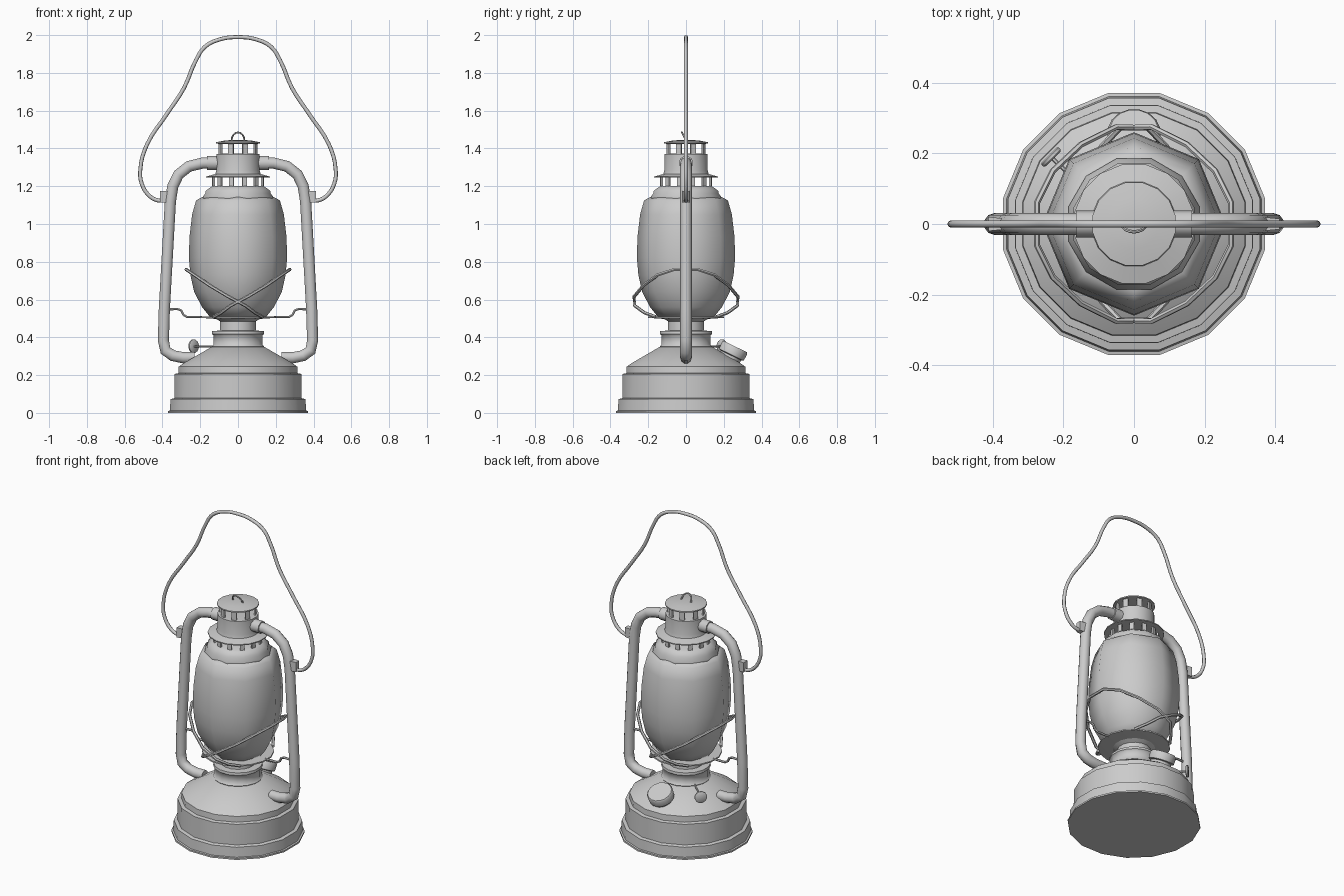
import bpy, bmesh, math
from mathutils import Vector

if "Cube" in bpy.data.objects:
    bpy.data.objects.remove(bpy.data.objects["Cube"])


def finish(name, bm, angle=40):
    me = bpy.data.meshes.new(name)
    bmesh.ops.recalc_face_normals(bm, faces=bm.faces)
    bm.to_mesh(me)
    bm.free()
    ob = bpy.data.objects.new(name, me)
    bpy.context.collection.objects.link(ob)
    smooth(ob, angle)
    return ob


def smooth(ob, angle):
    bpy.ops.object.select_all(action='DESELECT')
    ob.select_set(True)
    bpy.context.view_layer.objects.active = ob
    bpy.ops.object.shade_smooth_by_angle(angle=math.radians(angle))


def lathe(name, profile, n=16, half=True, angle=40, caps=True):
    """Revolve (radius, z) points; half=True puts flats on the axes."""
    bm = bmesh.new()
    off = math.pi / n if half else 0
    rings = [[bm.verts.new((r * math.cos(off + i * math.tau / n),
                            r * math.sin(off + i * math.tau / n), z))
              for i in range(n)] for r, z in profile]
    for a, b in zip(rings, rings[1:]):
        for i in range(n):
            j = (i + 1) % n
            bm.faces.new((a[i], a[j], b[j], b[i]))
    if caps:
        bm.faces.new(rings[0])
        bm.faces.new(rings[-1])
    return finish(name, bm, angle)


def tube(name, pts, r, curved=False, res=2, radii=None):
    """Round rod along a path, turned into a mesh."""
    cu = bpy.data.curves.new(name, 'CURVE')
    cu.dimensions = '3D'
    cu.bevel_depth, cu.bevel_resolution = r, res
    cu.resolution_u, cu.use_fill_caps = 4, True
    sp = cu.splines.new('BEZIER' if curved else 'POLY')
    if curved:
        sp.bezier_points.add(len(pts) - 1)
        for b, p in zip(sp.bezier_points, pts):
            b.co = p
            b.handle_left_type = b.handle_right_type = 'AUTO'
    else:
        sp.points.add(len(pts) - 1)
        for b, p in zip(sp.points, pts):
            b.co = (*p, 1)
    tmp = bpy.data.objects.new(name + "_path", cu)
    bpy.context.collection.objects.link(tmp)
    dg = bpy.context.evaluated_depsgraph_get()
    me = bpy.data.meshes.new_from_object(tmp.evaluated_get(dg))
    bpy.data.objects.remove(tmp)
    ob = bpy.data.objects.new(name, me)
    bpy.context.collection.objects.link(ob)
    smooth(ob, 50)
    return ob


def posts(name, n, r, z0, z1, width):
    """Ring of thin upright strips."""
    bm = bmesh.new()
    for i in range(n):
        a = (i + 0.5) * math.tau / n
        out = Vector((math.cos(a), math.sin(a), 0))
        side = Vector((-out.y, out.x, 0)) * width / 2
        vs = bmesh.ops.create_cube(bm, size=1)['verts']
        for v in vs:
            x, y, z = v.co
            v.co = out * (r + x * 0.01) + side * 2 * y + Vector((0, 0, z0 + (z + .5) * (z1 - z0)))
    return finish(name, bm, 30)


def mirrored(pts, s):
    return [(s * x, y, z) for x, y, z in pts]


# Fuel tank and burner neck
lathe("fuel_tank", [(.378, 0), (.378, .01), (.368, .012), (.364, .073), (.344, .078),
                    (.343, .206), (.322, .21), (.32, .245), (.285, .268), (.145, .348)], angle=35)
lathe("burner_collar", [(.135, .34), (.142, .352), (.132, .362), (.132, .41), (.141, .418),
                        (.139, .433), (.098, .436), (.096, .485), (.125, .5)], angle=50)
lathe("globe_plate", [(.125, .498), (.205, .503), (.205, .511), (.125, .511)])

# Glass globe: eight smooth-shaded sides
lathe("glass_globe", [(.15, .51), (.19, .56), (.232, .64), (.252, .73), (.26, .82), (.257, .93),
                      (.243, 1.05), (.222, 1.125), (.19, 1.142)], n=8, half=False, angle=80)

# Upper gallery, vents and chimney
lathe("globe_cap", [(.19, 1.135), (.192, 1.145), (.178, 1.163), (.178, 1.175), (.15, 1.195),
                    (.142, 1.2)], n=12, angle=60)
posts("lower_vent_posts", 12, .135, 1.19, 1.247, .025)
lathe("chimney", [(.1, 1.245), (.172, 1.245), (.172, 1.251), (.122, 1.265), (.117, 1.285),
                  (.117, 1.37), (.1, 1.372)], angle=40)
posts("upper_vent_posts", 8, .1, 1.37, 1.428, .03)
lathe("chimney_lid", [(.1, 1.424), (.12, 1.426), (.12, 1.433), (.07, 1.442), (.03, 1.445)])
tube("lid_ring", [(.034 * math.cos(a), -.022 * math.sin(a), 1.443 + .042 * math.sin(a))
                  for a in [i * math.pi / 8 for i in range(9)]], .005, res=1)

# Parts repeated on both sides
frame = [(.23, 0, .292), (.29, 0, .292), (.345, 0, .303), (.384, 0, .33), (.395, 0, .385),
         (.39, 0, .55), (.358, 0, 1.12), (.345, 0, 1.2), (.315, 0, 1.262), (.26, 0, 1.305),
         (.19, 0, 1.322), (.1, 0, 1.323)]
guard = [(-.13, -.16, .508), (-.09, -.22, .53), (-.04, -.272, .568), (.05, -.275, .615),
         (.15, -.225, .675), (.23, -.15, .73), (.275, -.06, .76)]
guard += [(x, -y, z) for x, y, z in reversed(guard)]
lever = [(.19, 0, .508), (.27, 0, .508), (.29, 0, .52), (.30, 0, .542), (.32, 0, .55), (.385, 0, .548)]
for s, side in ((-1, "left"), (1, "right")):
    tube(side + "_air_tube", mirrored(frame, s), .031, res=3)
    tube(side + "_tube_sleeve", mirrored([(.1, 0, 1.323), (.165, 0, 1.323)], s), .038, res=3)
    tube(side + "_globe_guard_wire", mirrored(guard, s), .009, res=1)
    tube(side + "_lift_wire", mirrored(lever, s), .007, res=1)
    bm = bmesh.new()
    for v in bmesh.ops.create_cube(bm, size=1)['verts']:
        v.co = (s * (.387 + v.co.x * .05), v.co.y * (.03 if v.co.x * s > 0 else .04), 1.145 + v.co.z * .06)
    finish(side + "_handle_lug", bm, 30)

# Wire carrying handle
arc = [(.385, 0, 1.125), (.425, 0, 1.125), (.47, 0, 1.15), (.51, 0, 1.215), (.517, 0, 1.29),
       (.482, 0, 1.42), (.378, 0, 1.58), (.286, 0, 1.72), (.222, 0, 1.868), (.175, 0, 1.938),
       (.09, 0, 1.979)]
tube("carry_handle", mirrored(arc, -1) + [(0, 0, 1.989)] + arc[::-1], .0105, curved=True)

# Filler cap at the back, tipped outward
filler = lathe("filler_cap", [(.06, -.07), (.06, -.004), (.074, 0), (.076, .04), (.07, .048)], n=16)
filler.location = (0, .24, .308)
filler.rotation_euler = (math.radians(-26), 0, 0)

# Wick knob and its spindle
tube("wick_spindle", [(-.1, .06, .352), (-.235, .19, .352)], .006, res=1)
knob = lathe("wick_knob", [(.03, -.008), (.036, -.004), (.036, .004), (.03, .008)], n=12)
knob.location = (-.235, .19, .353)
knob.rotation_euler = (math.radians(90), 0, math.radians(45))
